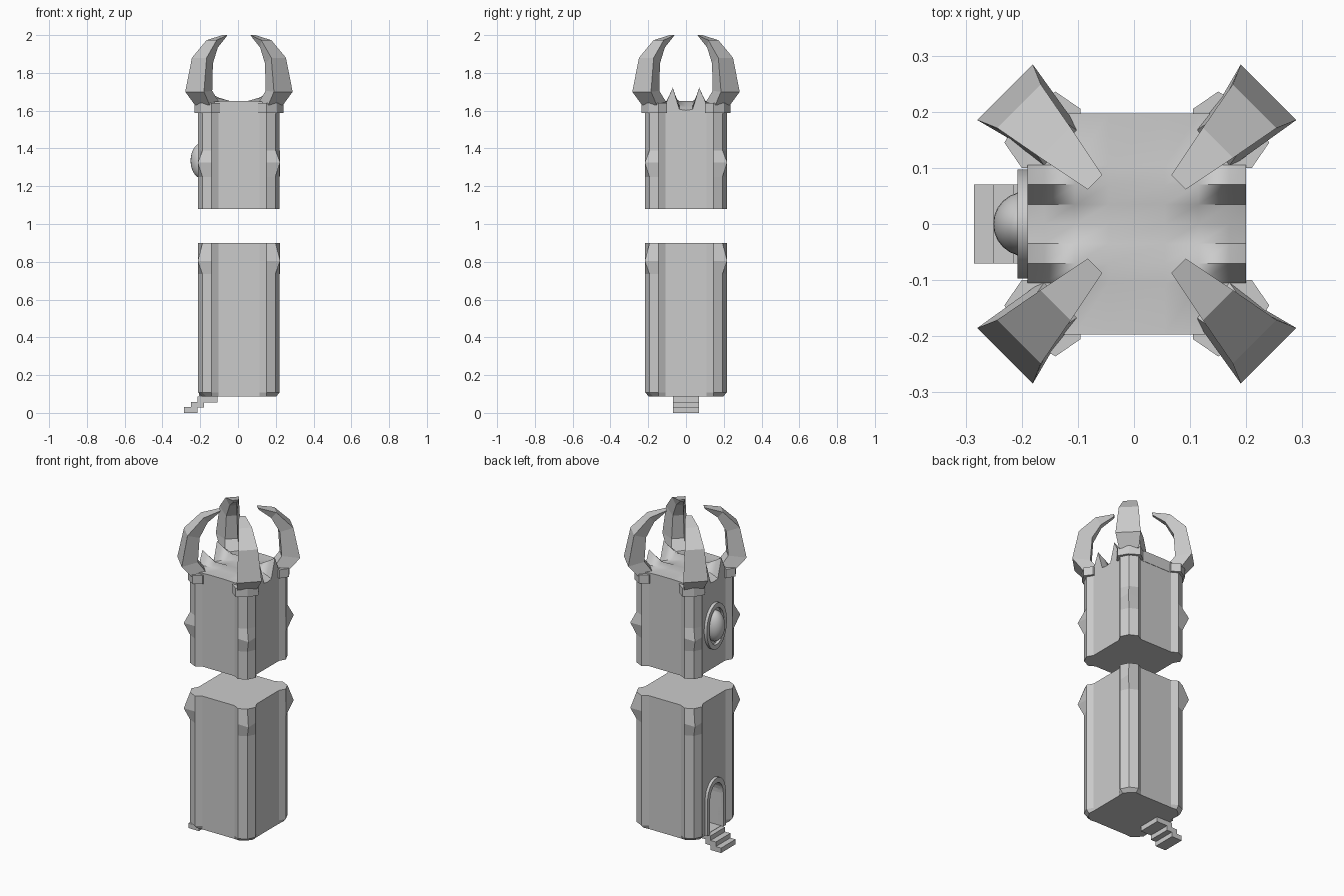
import bpy, bmesh, math
from mathutils import Vector

if "Cube" in bpy.data.objects:
    bpy.data.objects.remove(bpy.data.objects["Cube"])

CX = 0.005  # tower axis
SIGNS = [(1, -1), (1, 1), (-1, 1), (-1, -1)]


def make(name, verts, faces, smooth=None):
    me = bpy.data.meshes.new(name)
    me.from_pydata([tuple(v) for v in verts], [], faces)
    bm = bmesh.new()
    bm.from_mesh(me)
    bmesh.ops.recalc_face_normals(bm, faces=bm.faces)
    bm.to_mesh(me)
    bm.free()
    ob = bpy.data.objects.new(name, me)
    bpy.context.collection.objects.link(ob)
    if smooth:
        bpy.ops.object.select_all(action='DESELECT')
        ob.select_set(True)
        bpy.context.view_layer.objects.active = ob
        bpy.ops.object.shade_smooth_by_angle(angle=math.radians(smooth))
    return ob


def loft(name, rings):
    n = len(rings[0])
    verts = [v for r in rings for v in r]
    faces = [(k * n + i, k * n + (i + 1) % n, (k + 1) * n + (i + 1) % n, (k + 1) * n + i)
             for k in range(len(rings) - 1) for i in range(n)]
    faces += [tuple(range(n)), tuple(range((len(rings) - 1) * n, len(rings) * n))]
    return make(name, verts, faces)


def box(name, x0, x1, y0, y1, z0, z1):
    return loft(name, [[(x0, y0, z), (x1, y0, z), (x1, y1, z), (x0, y1, z)] for z in (z0, z1)])


def frame(name, outer, inner, x0, x1, closed):
    # band between two yz outlines, given depth in x
    n = len(outer)
    verts = []
    for (a, b), (c, d) in zip(outer, inner):
        verts += [(x0, a, b), (x1, a, b), (x1, c, d), (x0, c, d)]
    faces = []
    for i in range(n if closed else n - 1):
        j = (i + 1) % n
        faces += [(i * 4 + k, i * 4 + (k + 1) % 4, j * 4 + (k + 1) % 4, j * 4 + k) for k in range(4)]
    if not closed:
        faces += [(0, 1, 2, 3), tuple(n * 4 - 4 + k for k in range(4))]
    return make(name, verts, faces, 30)


# Tower plan: square with a faceted pillar at each corner
def plan(z, mid=0.193, inset=0.0):
    q = [(0.108, 0.195), (0.145, 0.216 - inset), (mid - inset, mid - inset),
         (0.216 - inset, 0.145), (0.195, 0.108)]
    pts = []
    for sx, sy in SIGNS:
        corner = [(CX + sx * a, sy * b, z) for a, b in q]
        pts += corner if sx * sy < 0 else corner[::-1]
    return pts


lower = loft("lower_tower", [plan(0.088, inset=0.018), plan(0.108), plan(0.735),
                             plan(0.805, 0.218), plan(0.9)])
loft("upper_tower", [plan(1.08), plan(1.25), plan(1.325, 0.218), plan(1.39), plan(1.6)])

# Roof with two swept spikes on each of the x sides
xs = [-0.195, -0.165, -0.11, -0.05, 0.05, 0.11, 0.165, 0.195]
ws = [1, 0.7, 0.25, 0, 0, 0.25, 0.7, 1]
half = [(0.197, -0.01), (0.105, -0.01), (0.07, 0.07), (0.035, -0.045)]
edge = [(-y, o) for y, o in half] + [(0, -0.05)] + half[::-1]
m, n = len(edge), len(xs)
verts = [(CX + x, y, 1.652 + w * o) for x, w in zip(xs, ws) for y, o in edge]
verts += [(CX + x, y, 1.585) for x in xs for y, o in edge]
faces = []
for base in (0, m * n):
    faces += [(base + i * m + j, base + (i + 1) * m + j, base + (i + 1) * m + j + 1, base + i * m + j + 1)
              for i in range(n - 1) for j in range(m - 1)]
rim = [j for j in range(m)] + [i * m + m - 1 for i in range(1, n)]
rim += [(n - 1) * m + j for j in range(m - 2, -1, -1)] + [i * m for i in range(n - 2, 0, -1)]
faces += [(a, b, b + m * n, a + m * n) for a, b in zip(rim, rim[1:] + rim[:1])]
make("spiked_roof", verts, faces, 45)

# Collars and curved horns on the four corners
collar = [(0.10, 0.19), (0.10, 0.205), (0.145, 0.236), (0.202, 0.202),
          (0.236, 0.145), (0.205, 0.10), (0.19, 0.10)]
# outer radius, outer z, inner radius, inner z, outer half width, inner half width
horn = [(0.275, 1.63, 0.18, 1.63, 0.055, 0.045),
        (0.332, 1.70, 0.235, 1.705, 0.07, 0.035),
        (0.297, 1.88, 0.225, 1.85, 0.055, 0.03),
        (0.205, 1.973, 0.178, 1.935, 0.038, 0.02),
        (0.105, 2.0, 0.108, 1.988, 0.018, 0.01)]
for i, (sx, sy) in enumerate(SIGNS):
    loft(f"collar_{i + 1}", [[(CX + sx * a, sy * b, z) for a, b in collar] for z in (1.588, 1.64)])
    d, t = Vector((sx, sy, 0)).normalized(), Vector((-sy, sx, 0)).normalized()
    o = Vector((CX, 0, 0))
    rings = []
    for ro, zo, ri, zi, ho, hi in horn:
        po, pi = o + d * ro + Vector((0, 0, zo)), o + d * ri + Vector((0, 0, zi))
        rings.append([po - t * ho, po + t * ho, pi + t * hi, pi - t * hi])
    loft(f"horn_{i + 1}", rings)


# Arched doorway cut into the -x face
def arch(hw, spring, top, z0=0.09):
    pts = [(-hw, z0)]
    for k in range(13):
        a = math.pi * (1 - k / 12)
        pts.append((hw * math.cos(a), spring + (top - spring) * math.sin(a)))
    return pts + [(hw, z0)]


inner = arch(0.064, 0.29, 0.38)
cutter = loft("door_cutter", [[(x, y, z) for y, z in inner] for x in (-0.3, -0.11)])
cut = lower.modifiers.new("door", 'BOOLEAN')
cut.operation, cut.object, cut.solver = 'DIFFERENCE', cutter, 'EXACT'
bpy.context.view_layer.objects.active = lower
bpy.ops.object.modifier_apply(modifier="door")
bpy.data.objects.remove(cutter)
frame("door_frame", arch(0.088, 0.30, 0.41), inner, -0.207, -0.17, False)

# Steps up to the door
for i, (x0, x1) in enumerate([(-0.285, -0.215), (-0.25, -0.18), (-0.215, -0.108)]):
    box(f"step_{i + 1}", x0, x1, -0.07, 0.07, i * 0.028, (i + 1) * 0.028 + 0.002)


# Round window: oval rim and bulging pane
def oval(ry, rz):
    return [(ry * math.cos(k * math.pi / 12), 1.335 + rz * math.sin(k * math.pi / 12)) for k in range(24)]


frame("window_rim", oval(0.097, 0.14), oval(0.072, 0.112), -0.208, -0.18, True)
bpy.ops.mesh.primitive_uv_sphere_add(segments=24, ring_count=16, radius=1, location=(-0.192, 0, 1.335))
pane = bpy.context.object
pane.name = "window_pane"
pane.scale = (0.059, 0.058, 0.093)
bpy.ops.object.shade_smooth()
